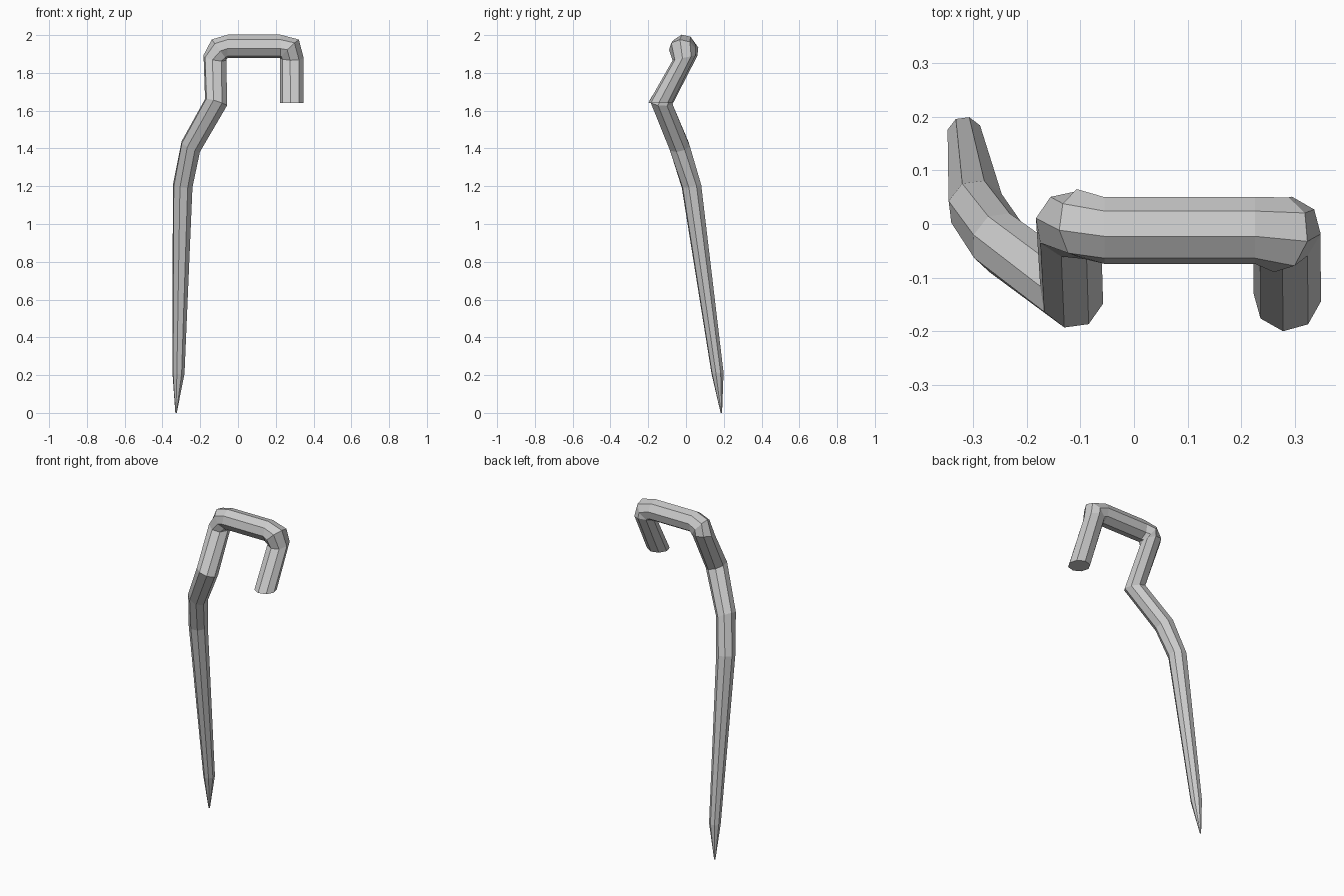
import bpy, bmesh
from math import radians, sin, cos
from mathutils import Vector

if "Cube" in bpy.data.objects:
    bpy.data.objects.remove(bpy.data.objects["Cube"])

SIDES = 8

# Stations along the bent rod: centre, ring normal, radius, phase (degrees)
STATIONS = [
    ((-0.328, 0.187, 0.0), (0, 0, 1), 0.004, -15),         # tip
    ((-0.315, 0.167, 0.21), (0, -0.1, 1), 0.033, -15),     # taper
    ((-0.293, 0.029, 1.20), (0.06, -0.15, 1), 0.054, -15),
    ((-0.250, -0.035, 1.41), (0.45, -0.2, 0.87), 0.058, -15),
    ((-0.116, -0.132, 1.645), (0.3, 0.1, 0.95), 0.063, -15),  # kink
    ((-0.122, 0.0, 1.88), (0.19, -0.22, 0.98), 0.063, -10),   # left bend
    ((-0.100, 0.0, 1.925), (0.8, 0, 0.6), 0.066, 10),
    ((-0.055, -0.012, 1.94), (1, 0, 0), 0.063, 10),        # crossbar
    ((0.225, -0.012, 1.94), (1, 0, 0), 0.063, 10),
    ((0.274, -0.020, 1.926), (0.7, -0.1, -0.7), 0.071, 10),  # right bend
    ((0.285, -0.010, 1.88), (0, 0.22, -1), 0.063, 8),
    ((0.285, -0.137, 1.64), (0, 0, -1), 0.063, 7),         # hook end
]


def ring(bm, centre, normal, radius, phase):
    n = Vector(normal).normalized()
    front = Vector((0, -1, 0))
    u = (front - n * front.dot(n)).normalized()
    v = n.cross(u)
    verts = []
    for i in range(SIDES):
        a = radians(phase + 360 * i / SIDES)
        verts.append(bm.verts.new(Vector(centre) + radius * (u * cos(a) + v * sin(a))))
    return verts


# Sweep the octagon through the stations and cap both ends
bm = bmesh.new()
rings = [ring(bm, *s) for s in STATIONS]
for a, b in zip(rings, rings[1:]):
    for i in range(SIDES):
        j = (i + 1) % SIDES
        bm.faces.new((a[i], a[j], b[j], b[i]))
bm.faces.new(rings[0][::-1])
bm.faces.new(rings[-1])
bmesh.ops.recalc_face_normals(bm, faces=bm.faces)

mesh = bpy.data.meshes.new("hooked_rod")
bm.to_mesh(mesh)
bm.free()
bpy.context.collection.objects.link(bpy.data.objects.new("hooked_rod", mesh))
